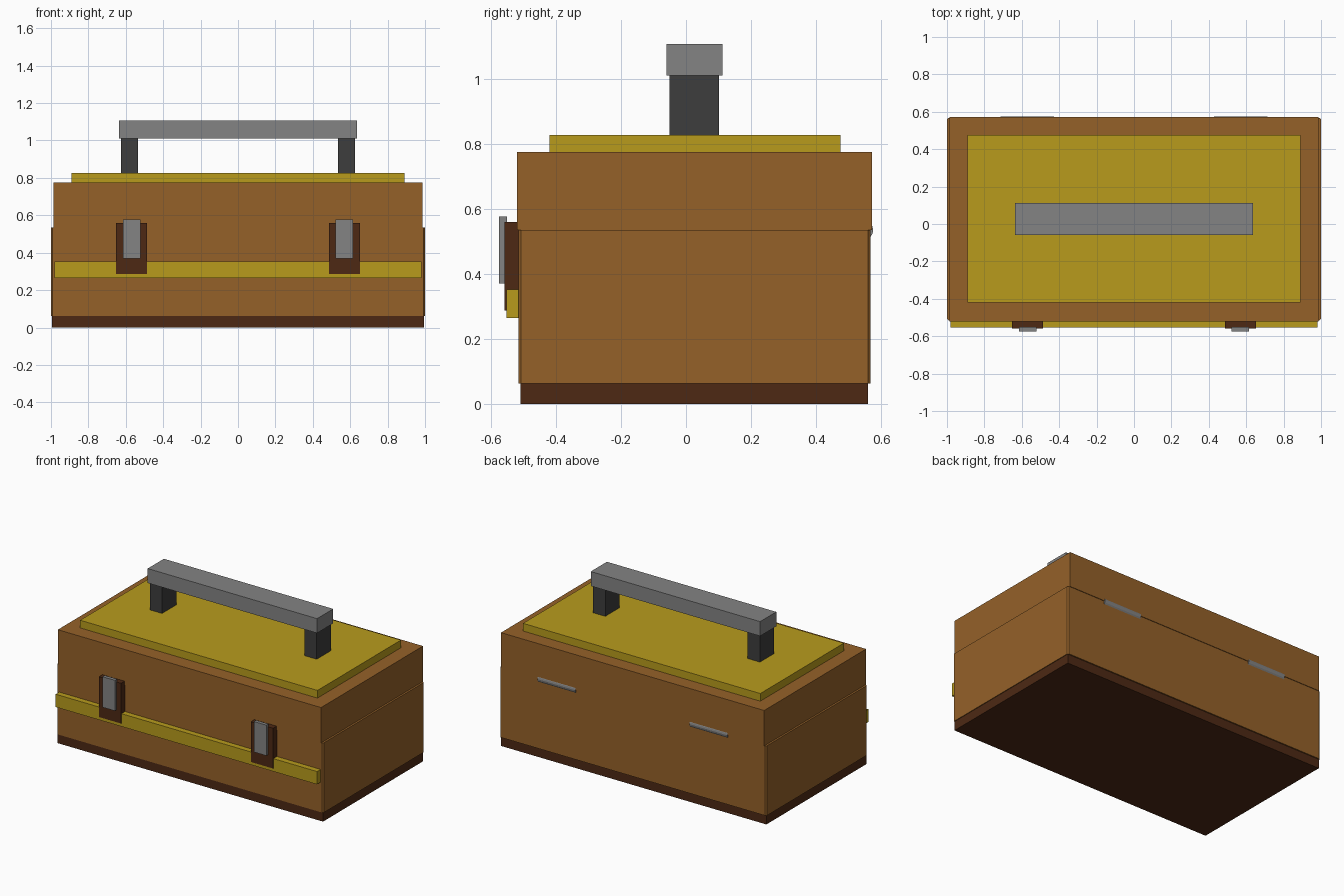
import bpy, bmesh, math
from mathutils import Matrix

if "Cube" in bpy.data.objects:
    bpy.data.objects.remove(bpy.data.objects["Cube"])


def material(name, rgb):
    m = bpy.data.materials.new(name)
    m.diffuse_color = (*rgb, 1)
    m.use_nodes = True
    m.node_tree.nodes["Principled BSDF"].inputs["Base Color"].default_value = m.diffuse_color
    return m


BROWN = material("brown_leather", (0.30, 0.12, 0.022))
DARK = material("dark_brown", (0.075, 0.022, 0.007))
YELLOW = material("yellow_trim", (0.48, 0.33, 0.012))
STEEL = material("steel", (0.23, 0.23, 0.23))
BLACK = material("dark_grey", (0.047, 0.047, 0.047))


def finish(name, bm, mat):
    mesh = bpy.data.meshes.new(name)
    bm.to_mesh(mesh)
    bm.free()
    mesh.materials.append(mat)
    obj = bpy.data.objects.new(name, mesh)
    bpy.context.collection.objects.link(obj)
    return obj


def box(name, x, y, z, mat, corner=0):
    """Box from (min, max) ranges; corner chamfers the upright edges."""
    bm = bmesh.new()
    size = [r[1] - r[0] for r in (x, y, z)]
    mid = [(r[0] + r[1]) / 2 for r in (x, y, z)]
    bmesh.ops.create_cube(bm, size=1, matrix=Matrix.Translation(mid) @ Matrix.Diagonal((*size, 1)))
    if corner:
        upright = [e for e in bm.edges if abs(e.verts[0].co.z - e.verts[1].co.z) > 1e-4]
        bmesh.ops.bevel(bm, geom=upright, offset=corner, segments=1, affect='EDGES')
    return finish(name, bm, mat)


def around(cx, half):
    return (cx - half, cx + half)


# Case
box("base", (-0.995, 0.995), (-0.51, 0.56), (0, 0.062), DARK)
box("lower_body", (-1, 1), (-0.515, 0.568), (0.062, 0.535), BROWN, 0.008)
box("lid", (-0.987, 0.987), (-0.52, 0.572), (0.535, 0.775), BROWN)
box("lid_panel", (-0.89, 0.89), (-0.42, 0.475), (0.775, 0.827), YELLOW)
box("front_strip", (-0.98, 0.98), (-0.553, -0.51), (0.265, 0.352), YELLOW)

# Handle grip
box("handle_grip", (-0.635, 0.635), (-0.06, 0.113), (1.01, 1.108), STEEL)

# Paired parts, left and right
for side, s in (("left", -1), ("right", 1)):
    box(f"handle_post_{side}", around(s * 0.58, 0.046), (-0.051, 0.102), (0.827, 1.01), BLACK)
    box(f"latch_plate_{side}", around(s * 0.57, 0.083), (-0.558, -0.51), (0.287, 0.56), DARK)
    box(f"latch_clasp_{side}", around(s * 0.568, 0.047), (-0.575, -0.551), (0.37, 0.577), STEEL)

    # Hinge barrel sunk into the back seam
    bm = bmesh.new()
    bmesh.ops.create_cone(bm, cap_ends=True, segments=16, radius1=0.03, radius2=0.03, depth=0.285,
                          matrix=Matrix.Translation((s * 0.57, 0.546, 0.535)) @ Matrix.Rotation(math.pi / 2, 4, 'Y'))
    finish(f"hinge_{side}", bm, STEEL)
